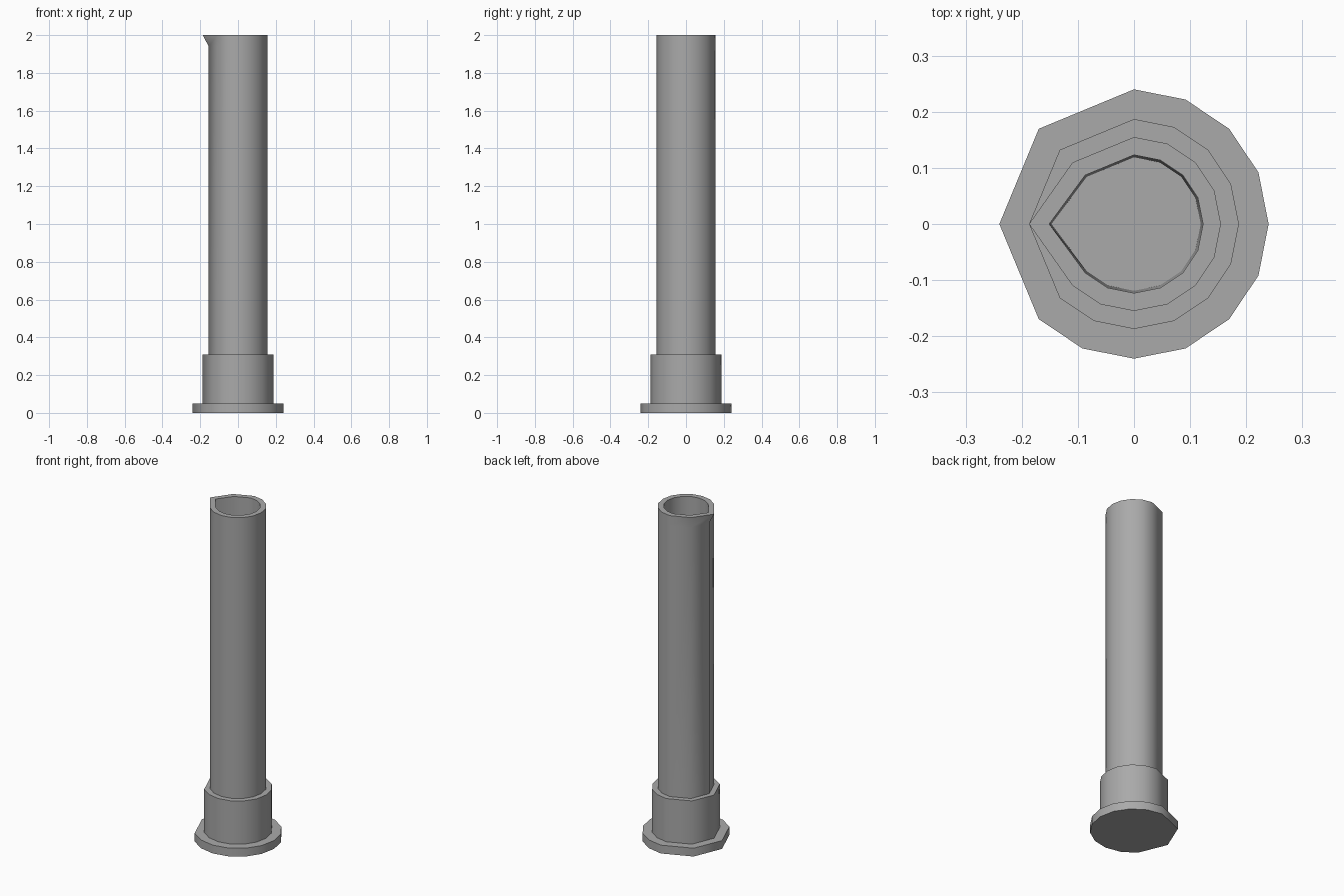
import bpy, bmesh, math

cube = bpy.data.objects.get("Cube")
if cube:
    bpy.data.objects.remove(cube, do_unlink=True)

# Single grey material
grey = bpy.data.materials.new("plain grey")
grey.use_nodes = True
colour = (0.40, 0.40, 0.40, 1)
grey.diffuse_color = colour
grey.node_tree.nodes["Principled BSDF"].inputs["Base Color"].default_value = colour

# Sixteen-sided outline with three corners left out on the spout side
SPOUT = 8
STEPS = [i for i in range(16) if i not in (5, 7, 9)]


def ring(bm, radius, z, spout=None):
    """One outline; spout is the reach of the corner on -x."""
    verts = []
    for i in STEPS:
        a = math.tau * i / 16
        r = spout if spout and i == SPOUT else radius
        verts.append(bm.verts.new((r * math.cos(a), r * math.sin(a), z)))
    return verts


def loft(name, sections, cap_start=False, cap_end=False):
    """Skin the outlines in order, starting from the outside bottom."""
    bm = bmesh.new()
    rings = [ring(bm, *s) for s in sections]
    n = len(STEPS)
    for low, high in zip(rings, rings[1:]):
        for i in range(n):
            j = (i + 1) % n
            bm.faces.new((low[i], low[j], high[j], high[i]))
    if cap_start:
        bm.faces.new(rings[0][::-1])
    if cap_end:
        bm.faces.new(rings[-1])
    mesh = bpy.data.meshes.new(name)
    bm.to_mesh(mesh)
    bm.free()
    mesh.materials.append(grey)
    obj = bpy.data.objects.new(name, mesh)
    bpy.context.collection.objects.link(obj)
    bpy.ops.object.select_all(action='DESELECT')
    obj.select_set(True)
    bpy.context.view_layer.objects.active = obj
    bpy.ops.object.shade_smooth_by_angle(angle=math.radians(50))
    return obj


BASE, COLLAR, TUBE = 0.24, 0.187, 0.155

# Foot flange with closed underside
loft("foot_flange", [(BASE, 0), (BASE, 0.05), (COLLAR, 0.05)], cap_start=True)

# Collar above the foot
loft("collar", [(COLLAR, 0.05), (COLLAR, 0.31), (TUBE, 0.31)])

# Tall tube: outer wall, pouring lip, rim, tapered bore and floor
loft("tube", [
    (TUBE, 0.31),
    (TUBE, 1.94),
    (TUBE, 2.0, 0.187),
    (0.123, 2.0, 0.151),
    (0.119, 0.06, 0.147),
], cap_end=True)
